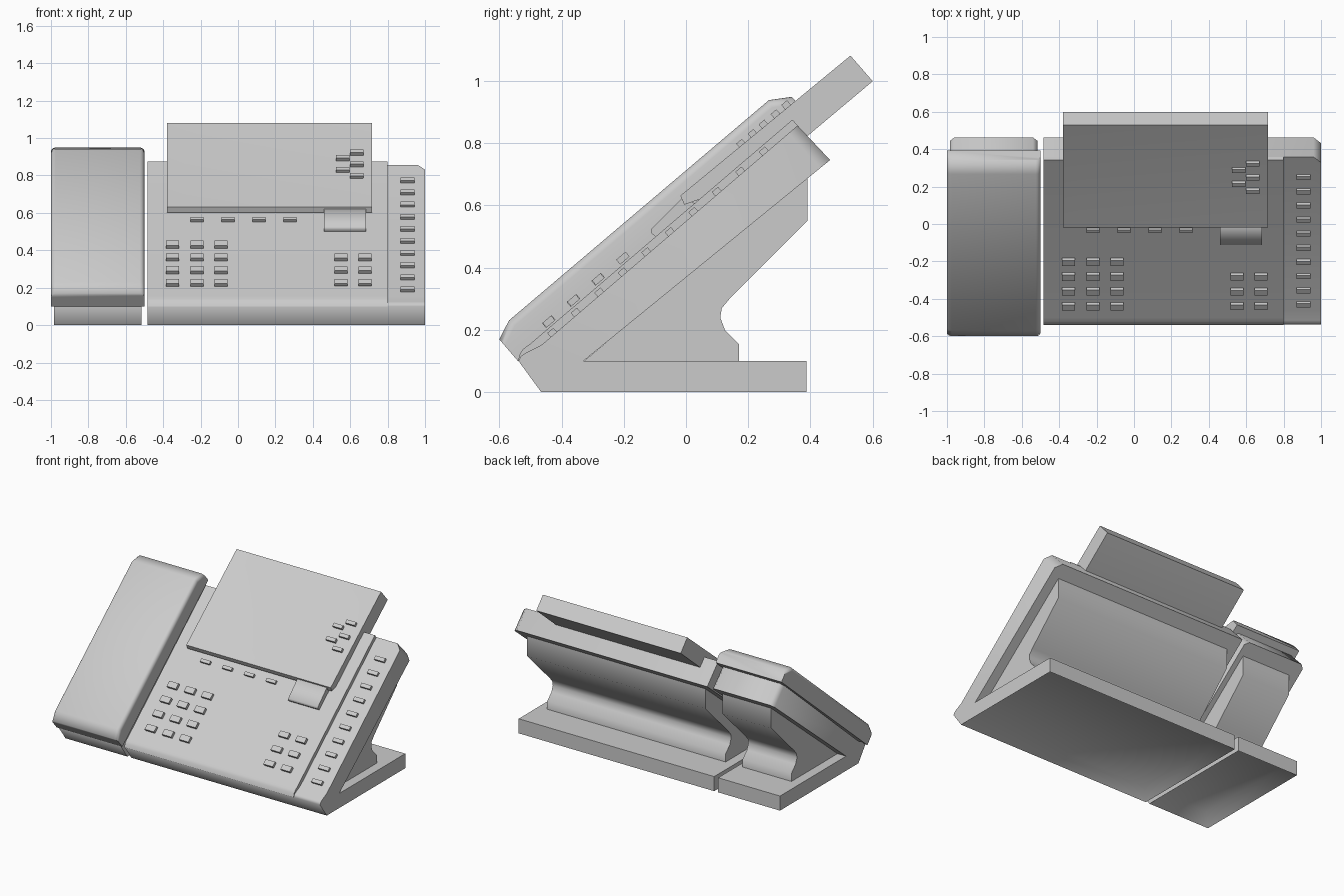
import bpy, bmesh, math
from mathutils import Matrix, Vector

if "Cube" in bpy.data.objects:
    bpy.data.objects.remove(bpy.data.objects["Cube"])

grey = bpy.data.materials.new("light grey plastic")
grey.use_nodes = True
colour = (0.6, 0.6, 0.6, 1)
grey.diffuse_color = colour
grey.node_tree.nodes["Principled BSDF"].inputs["Base Color"].default_value = colour

TILT = math.radians(40.6)
DECK = Matrix.Translation((0, -0.5, 0.15)) @ Matrix.Rotation(TILT, 4, "X")


def deck(s, h):
    """Side-profile point at distance s up the sloped deck and height h above it."""
    p = DECK @ Vector((0, s, h))
    return p.y, p.z


def prism(profile, x0, x1):
    """Extrude a (y, z) outline along x."""
    bm = bmesh.new()
    face = bm.faces.new([bm.verts.new((x0, y, z)) for y, z in profile])
    out = bmesh.ops.extrude_face_region(bm, geom=[face])
    moved = [g for g in out["geom"] if isinstance(g, bmesh.types.BMVert)]
    bmesh.ops.translate(bm, verts=moved, vec=(x1 - x0, 0, 0))
    bmesh.ops.recalc_face_normals(bm, faces=bm.faces)
    bm.normal_update()
    return bm


def finish(name, bm, smooth=35):
    mesh = bpy.data.meshes.new(name)
    bm.to_mesh(mesh)
    bm.free()
    mesh.materials.append(grey)
    ob = bpy.data.objects.new(name, mesh)
    bpy.context.collection.objects.link(ob)
    bpy.ops.object.select_all(action="DESELECT")
    ob.select_set(True)
    bpy.context.view_layer.objects.active = ob
    bpy.ops.object.shade_smooth_by_angle(angle=math.radians(smooth))


def bevel_edges(bm, test, width, segments=1):
    edges = [e for e in bm.edges if test(*e.verts)]
    bmesh.ops.bevel(bm, geom=edges, offset=width, segments=segments,
                    profile=0.5, affect="EDGES")


def recess(bm, direction, rim, depth):
    """Sink the face that looks along a direction, leaving a rim around it."""
    face = max(bm.faces, key=lambda f: f.normal.dot(direction))
    bmesh.ops.inset_individual(bm, faces=[face], thickness=rim)
    bmesh.ops.translate(bm, verts=face.verts, vec=direction * -depth)


def stand(name, x0, x1, cut_sides, cut):
    """V-shaped stand: sloped slab and flat foot, hollowed from below."""
    outline = [(-0.465, 0), (-0.538, 0.1), (-0.53, 0.116), (-0.515, 0.126),
               deck(0.03, -0.022), deck(1.112, -0.022), (0.463, 0.746),
               (-0.33, 0.1), (0.387, 0.1), (0.387, 0)]
    bm = prism(outline, x0, x1)
    recess(bm, Vector((0, 0, -1)), 0.1, 0.06)

    def rear_corner(a, b):
        same_side = abs(a.co.x - b.co.x) < 0.001
        return (same_side and any(abs(a.co.x - x) < 0.001 for x in cut_sides)
                and min(a.co.z, b.co.z) > 0.7)

    bevel_edges(bm, rear_corner, cut)
    finish(name, bm, 65)


def wedge(name, x0, x1):
    """Solid core joining the slab and the foot, with a curved back."""
    outline = [(-0.34, 0.09), (0.39, 0.70), (0.39, 0.55), (0.14, 0.30),
               (0.115, 0.27), (0.11, 0.24), (0.125, 0.20), (0.17, 0.155), (0.17, 0.09)]
    finish(name, prism(outline, x0, x1), 60)


# Stands and cores for the main body and the handset cradle
stand("body_stand", -0.485, 1.0, [1.0], 0.04)
wedge("body_core", -0.42, 0.935)
stand("cradle_stand", -0.985, -0.515, [-0.985, -0.515], 0.025)
wedge("cradle_core", -0.92, -0.55)

# Raised main deck, leaving a lower strip along one side
lip = [(-0.54, 0.1), (-0.533, 0.125), (-0.522, 0.14), (-0.5, 0.156)]
finish("main_deck", prism(lip + [deck(1.112, 0.003), deck(1.112, -0.03), deck(0, -0.03)],
                          -0.485, 0.8), 65)

# Handset with rounded long edges
handset_outline = [deck(-0.063, -0.012), deck(-0.063, 0.08), deck(0, 0.106),
                   deck(1.095, 0.1), deck(1.158, 0.06), deck(1.158, -0.02)]
bm = prism(handset_outline, -1, -0.5)


def handset_side(a, b):
    return (abs(a.co.x - b.co.x) < 0.001
            and min((DECK.inverted() @ v.co).z for v in (a, b)) > 0.05)


bevel_edges(bm, handset_side, 0.025, 4)
finish("handset", bm, 75)

# Screen housing with a slightly sunken display
screen_outline = [deck(0.67, 0.022), deck(0.679, 0.052), deck(1.387, 0.038),
                  deck(1.388, -0.071), deck(1.09, -0.068), deck(0.75, -0.01)]
bm = prism(screen_outline, -0.38, 0.717)
recess(bm, DECK.to_3x3() @ Vector((0, 0, 1)), 0.13, 0.005)
finish("screen", bm)

# Small tab below the screen
finish("screen_tab", prism([deck(0.534, 0.0), deck(0.53, 0.022), deck(0.54, 0.032),
                            deck(0.68, 0.042), deck(0.7, 0.0)], 0.46, 0.685), 75)


def keys(name, places, width, depth, top):
    """Set of keys at (x, s) places whose tops sit at the given deck height."""
    bm = bmesh.new()
    thick = 0.02
    for x, s in places:
        place = DECK @ Matrix.Translation((x, s, top - thick / 2))
        size = Matrix.Diagonal((width, depth, thick, 1))
        bmesh.ops.create_cube(bm, size=1, matrix=place @ size)
    finish(name, bm)


# Keypads, soft keys, side keys and screen keys
rows = [0.095 + 0.1045 * i for i in range(4)]
keys("number_keys", [(x, s) for x in (-0.35, -0.22, -0.09) for s in rows], 0.07, 0.04, 0.03)
keys("function_keys", [(x, s) for x in (0.55, 0.68) for s in rows[:3]], 0.07, 0.036, 0.03)
keys("soft_keys", [(-0.22 + 0.166 * i, 0.623) for i in range(4)], 0.07, 0.022, 0.021)
keys("side_keys", [(0.905, 0.08 + 0.0995 * i) for i in range(10)], 0.075, 0.026, -0.005)
keys("screen_keys", [(0.56, 0.985), (0.56, 1.082), (0.635, 0.936),
                     (0.635, 1.031), (0.635, 1.127)], 0.07, 0.024, 0.062)
